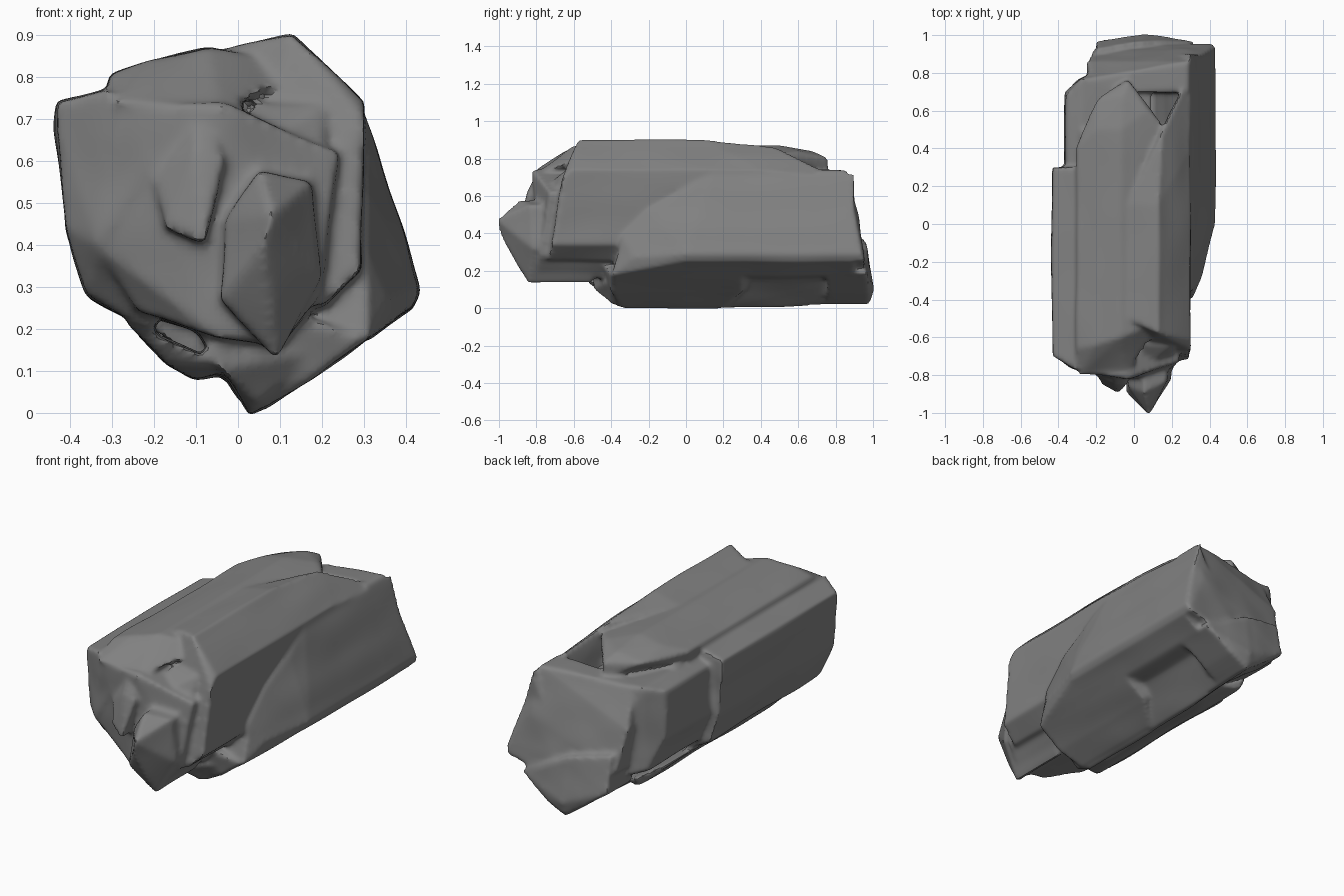
import bpy
import bmesh
from mathutils import Vector, noise

default_cube = bpy.data.objects.get("Cube")
if default_cube:
    bpy.data.objects.remove(default_cube, do_unlink=True)


def make_material(name, colour):
    material = bpy.data.materials.new(name)
    material.use_nodes = True
    material.diffuse_color = colour
    material.node_tree.nodes["Principled BSDF"].inputs["Base Color"].default_value = colour
    return material


def add_block(target, root, rails):
    """Convex stone block of edges running along y.

    Each rail gives x, z and the y of its visible end or ends;
    every rail also reaches the block's shared root depth.
    """
    block = bmesh.new()
    for x, z, *ends in rails:
        for y in (root, *ends):
            block.verts.new((x, y, z))
    hull = bmesh.ops.convex_hull(block, input=block.verts)
    unused = set(hull["geom_interior"]) | set(hull["geom_unused"])
    loose = [item for item in unused if isinstance(item, bmesh.types.BMVert)]
    bmesh.ops.delete(block, geom=loose, context="VERTS")
    bmesh.ops.recalc_face_normals(block, faces=block.faces)
    piece = bpy.data.meshes.new("block")
    block.to_mesh(piece)
    block.free()
    target.from_mesh(piece)
    bpy.data.meshes.remove(piece)


strata = bmesh.new()

# Left slab and the shorter, recessed strata behind it
add_block(strata, root=.3, rails=[
    (-.43, .74, -.7), (-.31, .77, -.77), (-.435, .68, -.7), (-.41, .44, -.7),
    (-.36, .28, -.65), (-.2, .19, -.6), (-.2, .6, -.8), (-.33, .4, -.76)])
add_block(strata, root=0, rails=[
    (-.36, .7, .68), (-.28, .73, .77), (-.37, .45, .7), (-.3, .28, .76),
    (-.1, .2, .86), (.1, .7, .8)])

# Broad top plate
add_block(strata, root=.4, rails=[
    (-.31, .8, -.66), (-.2, .84, -.64, .5), (-.07, .87, -.6, .5),
    (-.06, .84, .68), (-.2, .8, .66), (-.03, .8, .76), (.07, .84, .6),
    (.17, .82, -.5, .5), (-.29, .74, -.8), (-.04, .72, -.8, .76)])

# High ridge beside the plate
add_block(strata, root=.1, rails=[
    (-.03, .865, -.5), (.13, .905, -.58), (.15, .86, .5),
    (.3, .74, -.62, .4), (.3, .7, -.66, .8), (.295, .34, -.72, .8),
    (.2, .25, -.74), (0, .4, -.7)])

# Central mass
add_block(strata, root=.5, rails=[
    (-.28, .74, -.79), (-.04, .74, -.82), (-.34, .4, -.75), (-.24, .24, -.7),
    (-.05, .18, -.8), (.1, .16, -.8), (.2, .28, -.78), (.24, .62, -.73)])

# Lower right slab, fading into the ridge at its front
add_block(strata, root=.9, rails=[
    (.3, .72, .15), (.315, .63, 0), (.31, .52, -.2), (.31, .38, -.34),
    (.36, .27, -.28), (.435, .29, 0), (.42, .25, 0), (.31, .175, -.4),
    (.1, .14, -.4)])

# Stepped rear end: receding upper face over a jutting foot
add_block(strata, root=.7, rails=[
    (-.22, .72, .77), (.29, .74, .86), (-.25, .52, .86), (.3, .5, .92),
    (-.22, .3, .92), (.435, .29, .94), (.42, .25, .96), (0, .15, .96)])
add_block(strata, root=.75, rails=[
    (-.2, .4, .93), (-.2, .2, .97), (.05, .34, .97), (.05, .1, 1.005),
    (.05, .02, .98), (.16, .08, .98), (.33, .19, .97)])

# Underside: spine, worn middle and a swelling near the front
add_block(strata, root=0, rails=[
    (.03, -.008, -.32, .1), (.05, .02, -.4, .98), (-.04, .1, -.5, .9),
    (-.1, .2, -.5, .9), (.2, .15, -.4, .9)])
add_block(strata, root=0, rails=[
    (.06, .01, -.36, .2), (.18, .08, -.4, .3), (.31, .175, -.4, .3),
    (.1, .25, -.45, .4)])
add_block(strata, root=0, rails=[
    (-.1, .08, -.3, .4), (-.17, .12, -.5, .66), (-.18, .18, -.56, .7),
    (-.26, .21, -.6, .5), (0, .1, -.46, .6)])

# Nose, cheek and brow on the front end
add_block(strata, root=-.5, rails=[
    (.05, .58, -.89), (.18, .555, -.83), (.08, .47, -1.015), (.06, .4, -1),
    (-.03, .46, -.86), (-.04, .27, -.89), (.09, .13, -.84), (.2, .32, -.82)])
add_block(strata, root=-.6, rails=[
    (-.2, .56, -.8), (-.1, .62, -.85), (-.03, .6, -.85), (-.17, .44, -.85),
    (-.08, .4, -.9), (-.1, .74, -.79)])
add_block(strata, root=-.4, rails=[
    (.04, .74, -.64), (.2, .73, -.65), (.05, .64, -.77), (.22, .5, -.76)])

mesh = bpy.data.meshes.new("boulder")
strata.to_mesh(mesh)
strata.free()
boulder = bpy.data.objects.new("boulder", mesh)
bpy.context.collection.objects.link(boulder)
bpy.context.view_layer.objects.active = boulder
boulder.select_set(True)

# Fuse the strata into one weathered surface
fuse = boulder.modifiers.new("fuse", "REMESH")
fuse.mode = "VOXEL"
fuse.voxel_size = 0.013
soften = boulder.modifiers.new("soften", "SMOOTH")
soften.factor = 0.5
soften.iterations = 5
for modifier in (fuse, soften):
    bpy.ops.object.modifier_apply(modifier=modifier.name)

# Gentle uneven wear, drawn out along the length of the stone
vertices = boulder.data.vertices
normals = [vertex.normal.copy() for vertex in vertices]
for vertex, normal in zip(vertices, normals):
    x, y, z = vertex.co
    wear = noise.noise(Vector((x * 6, y * 3, z * 6)))
    vertex.co += normal * wear * 0.008

boulder.data.materials.clear()
boulder.data.materials.append(make_material("stone grey", (0.22, 0.22, 0.22, 1)))
bpy.ops.object.shade_smooth_by_angle(angle=0.7)
